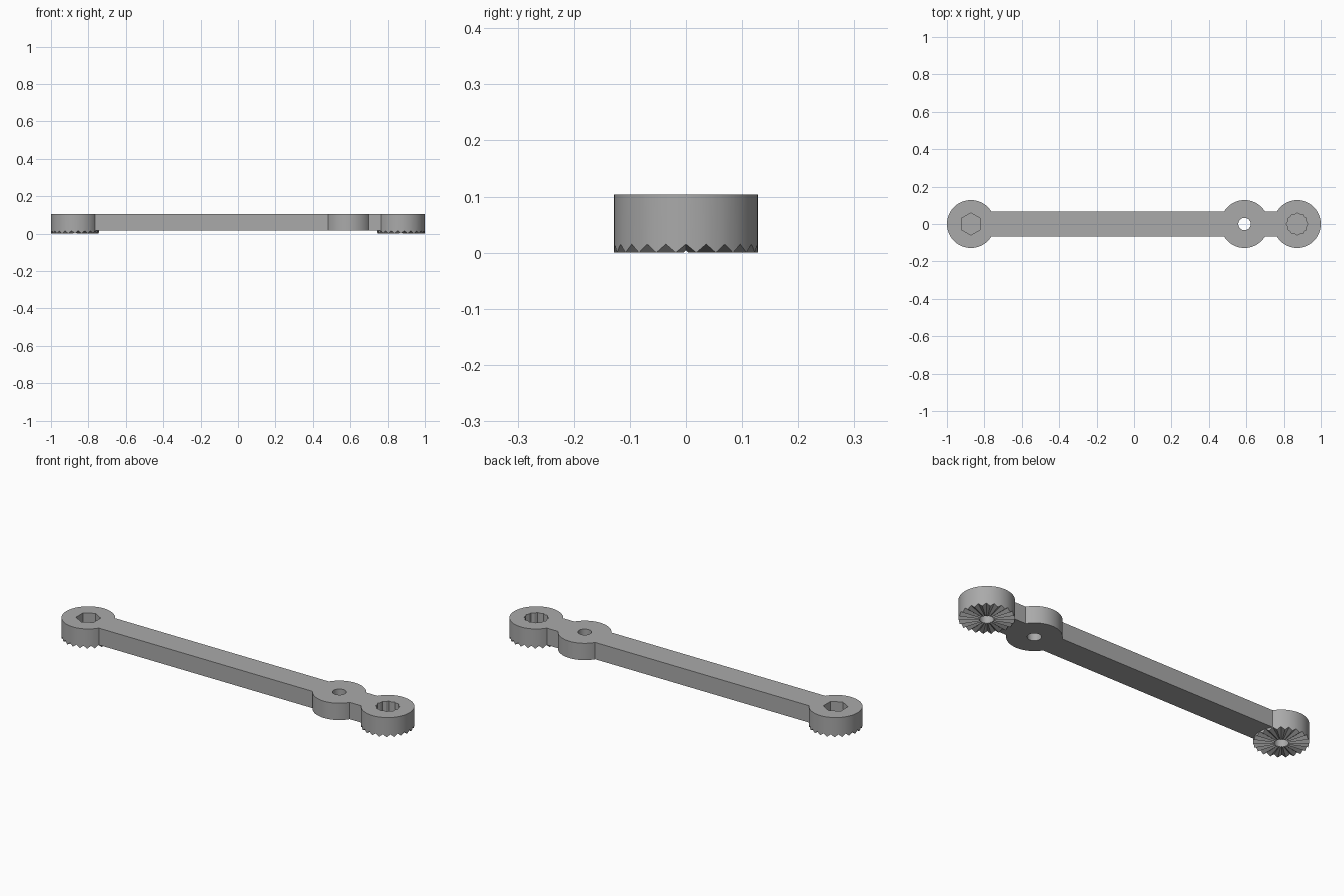
import bpy, bmesh
from math import cos, sin, pi

cube = bpy.data.objects.get("Cube")
if cube:
    bpy.data.objects.remove(cube)

grey = bpy.data.materials.new("plain grey")
grey.use_nodes = True
grey.diffuse_color = (0.4, 0.4, 0.4, 1)
grey.node_tree.nodes["Principled BSDF"].inputs["Base Color"].default_value = (0.4, 0.4, 0.4, 1)

TOP, BASE = 0.104, 0.0155      # arm top and underside
END, MID = 0.872, 0.59         # eye centres along the arm
RADIUS, TEETH = 0.128, 22


def make_object(name, bm):
    bmesh.ops.recalc_face_normals(bm, faces=bm.faces)
    mesh = bpy.data.meshes.new(name)
    bm.to_mesh(mesh)
    bm.free()
    mesh.materials.append(grey)
    obj = bpy.data.objects.new(name, mesh)
    bpy.context.collection.objects.link(obj)
    return obj


def prism(name, points, low, high):
    """Extrude a closed outline between two heights."""
    bm = bmesh.new()
    rings = [[bm.verts.new((x, y, z)) for x, y in points] for z in (low, high)]
    bm.faces.new(rings[0])
    bm.faces.new(rings[1])
    for i in range(len(points)):
        j = (i + 1) % len(points)
        bm.faces.new((rings[0][i], rings[0][j], rings[1][j], rings[1][i]))
    return make_object(name, bm)


def circle(cx, radii, count, turn=0.0):
    """Ring of points; the radii repeat in turn around it."""
    return [(cx + radii[i % len(radii)] * cos(turn + 2 * pi * i / count),
             radii[i % len(radii)] * sin(turn + 2 * pi * i / count)) for i in range(count)]


def toothed_eye(name, cx):
    """Disc whose underside is a ring of radial teeth."""
    bm = bmesh.new()
    outline = circle(cx, [RADIUS], TEETH * 4)
    heights = (0.015, 0.0075, 0.0, 0.0075)
    low = [bm.verts.new((x, y, heights[i % 4])) for i, (x, y) in enumerate(outline)]
    high = [bm.verts.new((x, y, TOP)) for x, y in outline]
    centre = bm.verts.new((cx, 0, 0))
    bm.faces.new(high)
    for i in range(len(outline)):
        j = (i + 1) % len(outline)
        bm.faces.new((low[i], low[j], high[j], high[i]))
        bm.faces.new((centre, low[j], low[i]))
    return make_object(name, bm)


def combine(target, others, operation):
    for other in others:
        mod = target.modifiers.new(operation, "BOOLEAN")
        mod.operation, mod.solver, mod.object = operation, "EXACT", other
        other.hide_render = True


# Bar, plain eye and the two toothed eyes joined into one body
w = 0.068
arm = prism("link_arm", [(-END, -w), (END, -w), (END, w), (-END, w)], BASE, TOP)
combine(arm, [prism("middle_eye", circle(MID, [RADIUS], 88), BASE, TOP),
              toothed_eye("left_toothed_eye", END),
              toothed_eye("right_toothed_eye", -END)], "UNION")

# Through holes, a hexagonal pocket and a twelve-point pocket
cutters = [prism("bolt_hole", circle(x, [0.033], 40), -0.1, 0.3) for x in (-END, MID, END)]
cutters.append(prism("hex_pocket", circle(-END, [0.059], 6, pi / 2), 0.04, 0.3))
cutters.append(prism("star_pocket", circle(END, [0.059, 0.053], 24), 0.04, 0.3))
combine(arm, cutters, "DIFFERENCE")

# Bake the result and drop the helper solids
bpy.context.view_layer.update()
graph = bpy.context.evaluated_depsgraph_get()
baked = bpy.data.meshes.new_from_object(arm.evaluated_get(graph))
helpers = [m.object for m in arm.modifiers]
arm.modifiers.clear()
arm.data = baked
for helper in helpers:
    bpy.data.objects.remove(helper)

# Smooth round walls, crisp edges
for obj in bpy.context.selected_objects:
    obj.select_set(False)
arm.select_set(True)
bpy.context.view_layer.objects.active = arm
bpy.ops.object.shade_smooth_by_angle(angle=0.3)
